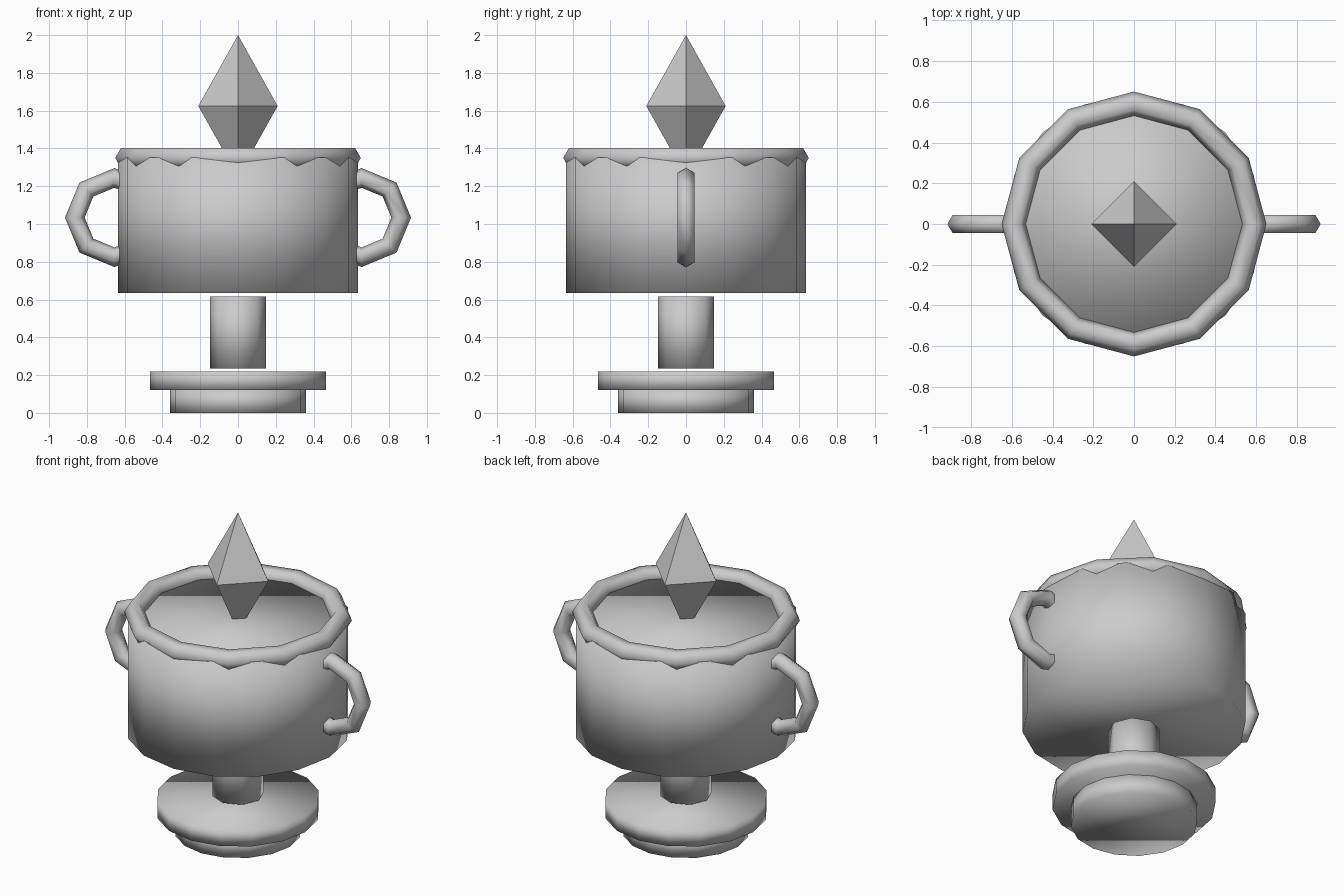
import bpy
from math import pi

if "Cube" in bpy.data.objects:
    bpy.data.objects.remove(bpy.data.objects["Cube"])


def finish(name, smooth=True):
    ob = bpy.context.object
    ob.name = name
    if smooth:
        bpy.ops.object.shade_smooth()
    return ob


def disc(name, sides, radius, z0, z1):
    bpy.ops.mesh.primitive_cylinder_add(vertices=sides, radius=radius, depth=z1 - z0,
                                        location=(0, 0, (z0 + z1) / 2))
    return finish(name)


def ring(name, loc, major, minor, segments, rot=(0, 0, 0)):
    bpy.ops.mesh.primitive_torus_add(location=loc, rotation=rot, major_radius=major,
                                     minor_radius=minor, major_segments=segments,
                                     minor_segments=6)
    return finish(name)


# Stepped foot, stem and bowl (small gaps between the parts)
disc("foot_lower", 16, 0.36, 0.0, 0.12)
disc("foot_upper", 16, 0.465, 0.12, 0.22)
disc("stem", 8, 0.147, 0.235, 0.615)
disc("bowl", 16, 0.635, 0.635, 1.353)

# Rim around the top of the bowl
ring("rim", (0, 0, 1.35), 0.59, 0.06, 12)

# Side handles: rings half sunk into the bowl
for side, x in (("left", -0.654), ("right", 0.654)):
    ring("handle_" + side, (x, 0, 1.034), 0.21, 0.052, 8, (pi / 2, 0, 0))

# Faceted crystal rising out of the bowl
R = 0.21
verts = [(R, 0, 1.625), (0, R, 1.625), (-R, 0, 1.625), (0, -R, 1.625),
         (0, 0, 2.0), (0, 0, 1.25)]
faces = []
for i in range(4):
    j = (i + 1) % 4
    faces += [(i, j, 4), (j, i, 5)]
mesh = bpy.data.meshes.new("crystal")
mesh.from_pydata(verts, [], faces)
bpy.context.collection.objects.link(bpy.data.objects.new("crystal", mesh))
